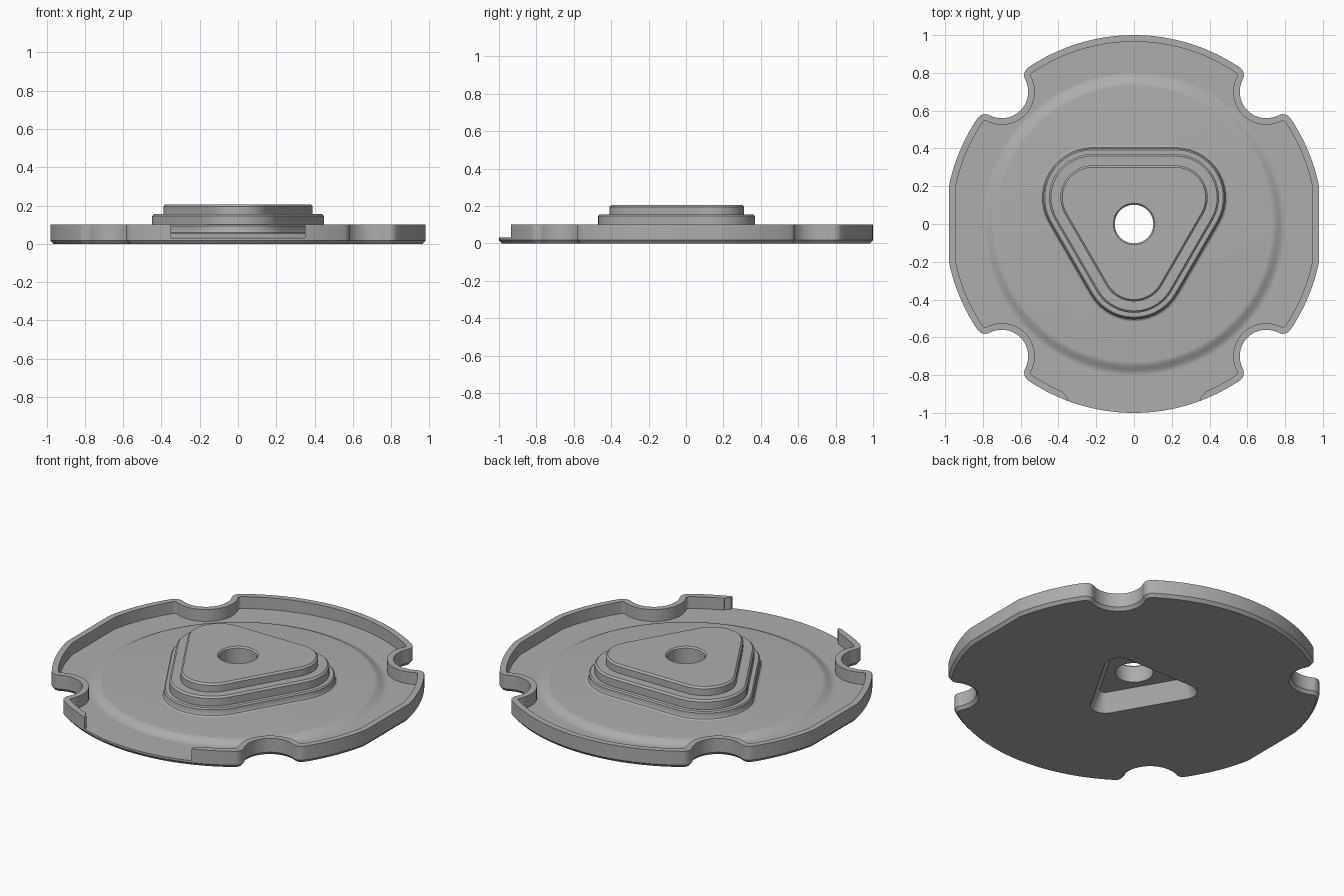
import bpy, bmesh
from math import sin, cos, acos, atan2, pi, radians

cube = bpy.data.objects.get("Cube")
if cube:
    bpy.data.objects.remove(cube, do_unlink=True)

grey = bpy.data.materials.new("plain grey")
grey.use_nodes = True
GREY = (0.42, 0.42, 0.42, 1)
grey.diffuse_color = GREY
bsdf = next(n for n in grey.node_tree.nodes if n.type == 'BSDF_PRINCIPLED')
bsdf.inputs["Base Color"].default_value = GREY
bsdf.inputs["Roughness"].default_value = 0.6


def arc(cx, cy, r, a, b, n):
    return [(cx + r * cos(a + (b - a) * i / n), cy + r * sin(a + (b - a) * i / n))
            for i in range(n + 1)]


def plate_outline(d):
    """Notched disc with flat sides, moved inwards by d."""
    R, notch_at, notch_r, lip_r = 1.0, 0.99, 0.14, 0.05
    to_lip = R - lip_r
    reach = notch_r + lip_r
    phi = acos((to_lip**2 + notch_at**2 - reach**2) / (2 * to_lip * notch_at))
    a = pi / 4 - phi
    fx, fy = to_lip * cos(a), to_lip * sin(a)
    n = notch_at * cos(pi / 4)
    to_notch = atan2(n - fy, n - fx)
    lip = arc(fx, fy, lip_r - d, a, to_notch, 8)
    half_notch = arc(n, n, notch_r + d, to_notch + pi, 1.25 * pi, 10)
    half = lip + half_notch[1:]
    start = acos((0.98 - d) / (R - d))
    quarter = arc(0, 0, R - d, start, a, 12)[:-1] + half
    quarter += [(y, x) for x, y in reversed(half[:-1])]
    quarter += arc(0, 0, R - d, pi / 2 - a, pi / 2, 16)[1:]
    upper = quarter + [(-x, y) for x, y in reversed(quarter[:-1])]
    return upper + [(x, -y) for x, y in reversed(upper)]


def triangle(r):
    """Rounded triangle pointing to the front, with corner radius r."""
    third = 2 * pi / 3
    corners = [(0.22, 0.14), (-0.22, 0.14), (0, -0.24)]
    pts = []
    for i, (x, y) in enumerate(corners):
        a = -pi / 6 + i * third
        pts += arc(x, y, r, a, a + third, 14)
    return pts


def circle(r):
    return arc(0, 0, r, 0, 2 * pi, 96)[:-1]


def loft(name, layers, ring=False):
    """Skin a stack of matching outlines; ring closes it on itself."""
    bm = bmesh.new()
    loops = [[bm.verts.new((x, y, z)) for x, y in pts] for pts, z in layers]
    pairs = list(zip(loops, loops[1:]))
    if ring:
        pairs.append((loops[-1], loops[0]))
    else:
        bm.faces.new(loops[0])
        bm.faces.new(loops[-1])
    for low, high in pairs:
        for i in range(len(low)):
            j = (i + 1) % len(low)
            bm.faces.new((low[i], low[j], high[j], high[i]))
    bmesh.ops.recalc_face_normals(bm, faces=bm.faces)
    mesh = bpy.data.meshes.new(name)
    bm.to_mesh(mesh)
    bm.free()
    mesh.materials.append(grey)
    ob = bpy.data.objects.new(name, mesh)
    bpy.context.collection.objects.link(ob)
    return ob


def activate(ob):
    bpy.ops.object.select_all(action='DESELECT')
    ob.select_set(True)
    bpy.context.view_layer.objects.active = ob


def cut(ob, *cutters):
    activate(ob)
    for cutter in cutters:
        mod = ob.modifiers.new("cut", 'BOOLEAN')
        mod.operation = 'DIFFERENCE'
        mod.solver = 'EXACT'
        mod.object = cutter
        bpy.ops.object.modifier_apply(modifier=mod.name)


FLOOR, DECK, RIM = 0.03, 0.055, 0.10

# Notched base plate with a chamfered underside
base_plate = loft("base_plate", [(plate_outline(0.015), 0), (plate_outline(0), 0.018),
                                 (plate_outline(0), FLOOR)])

# Upright rim following the plate edge
rim = loft("rim", [(plate_outline(0), FLOOR), (plate_outline(0), RIM),
                   (plate_outline(0.035), RIM), (plate_outline(0.035), FLOOR)], ring=True)

# Raised round deck with a soft S-shaped shoulder
steps = 8
shoulder = [(circle(0.80 - 0.07 * i / steps),
             FLOOR + (DECK - FLOOR) * (1 - cos(pi * i / steps)) / 2) for i in range(steps + 1)]
raised_deck = loft("raised_deck", shoulder)

# Stepped triangular hub: each tier has a small chamfer, the lowest a flared foot
hub = loft("stepped_hub", [
    (triangle(0.275), DECK), (triangle(0.265), 0.06), (triangle(0.26), 0.07),
    (triangle(0.26), 0.093), (triangle(0.253), RIM),
    (triangle(0.23), RIM), (triangle(0.23), 0.145), (triangle(0.22), 0.155),
    (triangle(0.17), 0.155), (triangle(0.17), 0.195), (triangle(0.16), 0.205)])

# Cutters: bore, tapered pocket underneath and the front gap in the rim
bore = loft("bore_cutter", [(circle(0.102), -0.1), (circle(0.102), 0.197),
                            (circle(0.112), 0.207), (circle(0.112), 0.3)])
pocket = loft("pocket_cutter", [(triangle(0.085), -0.01), (triangle(0.03), 0.1)])
gap_shape = [(-0.35, -1.1), (0.35, -1.1), (0.35, -0.92), (0.375, -0.895), (0.375, -0.8),
             (-0.375, -0.8), (-0.375, -0.895), (-0.35, -0.92)]
gap = loft("gap_cutter", [(gap_shape, 0), (gap_shape, 0.2)])

cut(rim, gap)
for part in (base_plate, raised_deck, hub):
    cut(part, pocket, bore)
for helper in (bore, pocket, gap):
    bpy.data.objects.remove(helper, do_unlink=True)

for part in (base_plate, rim, raised_deck, hub):
    activate(part)
    bpy.ops.object.shade_smooth_by_angle(angle=radians(30))
